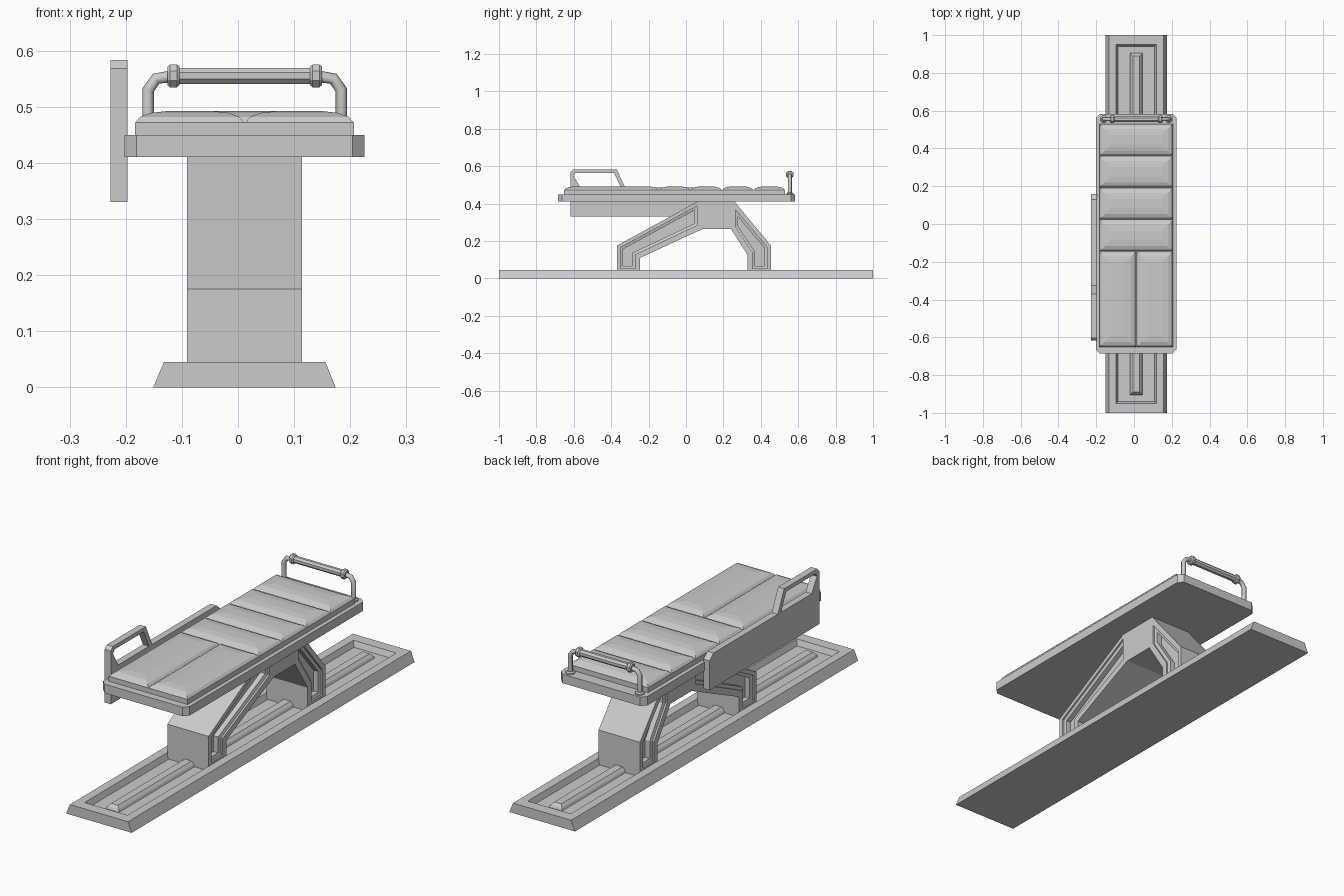
import bpy, bmesh, math

if "Cube" in bpy.data.objects:
    bpy.data.objects.remove(bpy.data.objects["Cube"])


def inset(poly, d):
    """Offset a polygon inwards by d with mitred corners."""
    n = len(poly)
    area = sum(poly[i][0] * poly[(i + 1) % n][1] - poly[(i + 1) % n][0] * poly[i][1] for i in range(n))
    d = math.copysign(d, area * d)
    out = []
    for i, (px, py) in enumerate(poly):
        normals = []
        for a, b in ((poly[i - 1], poly[i]), (poly[i], poly[(i + 1) % n])):
            ex, ey = b[0] - a[0], b[1] - a[1]
            l = math.hypot(ex, ey)
            normals.append((-ey / l, ex / l))
        (ax, ay), (bx, by) = normals
        k = d / (1 + ax * bx + ay * by)
        out.append((px + (ax + bx) * k, py + (ay + by) * k))
    return out


def loft(name, rings, axis='z'):
    """Closed solid through (polygon, height) rings stacked on an axis."""
    bm = bmesh.new()
    rows = []
    for poly, h in rings:
        rows.append([bm.verts.new((a, b, h) if axis == 'z' else (h, a, b)) for a, b in poly])
    n = len(rows[0])
    for r0, r1 in zip(rows, rows[1:]):
        for i in range(n):
            j = (i + 1) % n
            bm.faces.new((r0[i], r0[j], r1[j], r1[i]))
    bm.faces.new(rows[0])
    bm.faces.new(rows[-1])
    bmesh.ops.recalc_face_normals(bm, faces=bm.faces)
    mesh = bpy.data.meshes.new(name)
    bm.to_mesh(mesh)
    bm.free()
    ob = bpy.data.objects.new(name, mesh)
    bpy.context.collection.objects.link(ob)
    return ob


def rect(x0, x1, y0, y1, c=0.0):
    """Rectangle, optionally with chamfered corners."""
    if c == 0:
        return [(x0, y0), (x1, y0), (x1, y1), (x0, y1)]
    return [(x0 + c, y0), (x1 - c, y0), (x1, y0 + c), (x1, y1 - c),
            (x1 - c, y1), (x0 + c, y1), (x0, y1 - c), (x0, y0 + c)]


def ngon(u, v, r, n=8):
    return [(u + r * math.cos(math.tau * (i + .5) / n), v + r * math.sin(math.tau * (i + .5) / n))
            for i in range(n)]


CX = 0.012  # centre line of base, leg and bed

# Floor base: sloped long sides, sunken tray in the top
tray = rect(CX - .106, CX + .106, -.95, .95)
loft("floor_base", [(rect(-.151, .174, -1, 1), 0), (rect(-.132, .156, -1, 1), .045),
                    (tray, .045), (inset(tray, .01), .02)])

# Raised rail along the tray
rail = rect(CX - .033, CX + .033, -.905, .905)
loft("centre_rail", [(rail, .018), (inset(rail, .005), .03), (inset(rail, .016), .042)])

# Arched support leg
leg_profile = [(-.37, .018), (-.245, .018), (-.245, .11), (.09, .265), (.24, .265), (.33, .125),
               (.33, .018), (.455, .018), (.455, .175), (.26, .41), (.06, .41), (-.37, .175)]
X0, X1 = -.091, .114
leg = loft("support_leg", [(leg_profile, X0), (leg_profile, X1)], 'x')

# Stepped recesses cut in both sides of the leg
panels = [[(-.35, .052), (-.272, .052), (-.272, .128), (.06, .285), (.06, .388), (-.35, .165)],
          [(.265, .275), (.355, .14), (.355, .052), (.435, .052), (.435, .165), (.265, .367)]]
for poly in panels:
    for x, s in ((X0, 1), (X1, -1)):
        cutter = loft("leg_recess_cutter", [(poly, x - s * .02), (poly, x + s * .008),
                                            (inset(poly, .014), x + s * .012),
                                            (inset(poly, .014), x + s * .035)], 'x')
        cutter.hide_render = True
        mod = leg.modifiers.new("recess", 'BOOLEAN')
        mod.operation = 'DIFFERENCE'
        mod.solver = 'EXACT'
        mod.object = cutter
        bpy.context.view_layer.objects.active = leg
        bpy.ops.object.modifier_apply(modifier=mod.name)
        bpy.data.objects.remove(cutter)

# Bed platform and mattress slab
bed = rect(-.202, .225, -.685, .583, .021)
loft("bed_platform", [(bed, .41), (bed, .45)])
slab = rect(-.184, .207, -.652, .53)
loft("mattress_slab", [(slab, .45), (slab, .472)])


# Cushions: two long ones at the front, four across behind them
def cushion(name, x0, x1, y0, y1):
    r = rect(x0, x1, y0, y1)
    loft(name, [(r, .471), (inset(r, .01), .482), (inset(r, .028), .489), (inset(r, .06), .4925)])


cushion("leg_cushion_left", -.184, CX, -.652, -.145)
cushion("leg_cushion_right", CX, .207, -.652, -.145)
step = (.53 + .145) / 4
for i in range(4):
    cushion(f"cross_cushion_{i + 1}", -.184, .207, -.145 + i * step, -.145 + (i + 1) * step)

# Side guard with a grab hoop at its front end
guard = [(-.618, .33), (.158, .33), (.158, .462), (.13, .486), (-.618, .486)]
hoop = [(-.618, .486), (-.565, .486), (-.602, .55), (-.59, .565), (-.385, .565), (-.348, .486),
        (-.325, .486), (-.37, .583), (-.603, .583), (-.618, .568)]
for name, poly in (("side_guard", guard), ("guard_hoop", hoop)):
    loft(name, [(poly, -.227), (poly, -.197)], 'x')

# Rear push handle: bent tube
HY, HZ = .555, .555
half = [(.172, .45), (.172, .53), (.158, .55), (.125, HZ)]
path = [(CX - x, z) for x, z in half] + [(CX + x, z) for x, z in reversed(half)]
curve = bpy.data.curves.new("handle_tube", 'CURVE')
curve.dimensions = '3D'
curve.bevel_depth = .0105
curve.bevel_resolution = 2
curve.use_fill_caps = True
spline = curve.splines.new('POLY')
spline.points.add(len(path) - 1)
for p, (x, z) in zip(spline.points, path):
    p.co = (x, HY, z, 1)
tube = bpy.data.objects.new("handle_tube", curve)
bpy.context.collection.objects.link(tube)
bpy.context.view_layer.objects.active = tube
tube.select_set(True)
bpy.ops.object.convert(target='MESH')

# Handle grip, collars and foot flanges
grip = ngon(HY, HZ, .0155)
loft("handle_grip", [(grip, CX - .125), (grip, CX + .125)], 'x')
for side, s in (("left", -1), ("right", 1)):
    x = CX + s * .127
    small, big = ngon(HY, HZ, .0175), ngon(HY, HZ, .022)
    loft(f"handle_collar_{side}", [(small, x - .011), (big, x - .006), (big, x + .006), (small, x + .011)], 'x')
    foot = ngon(CX + s * .172, HY, .02)
    loft(f"handle_foot_{side}", [(foot, .449), (foot, .455), (inset(foot, .006), .46)])
